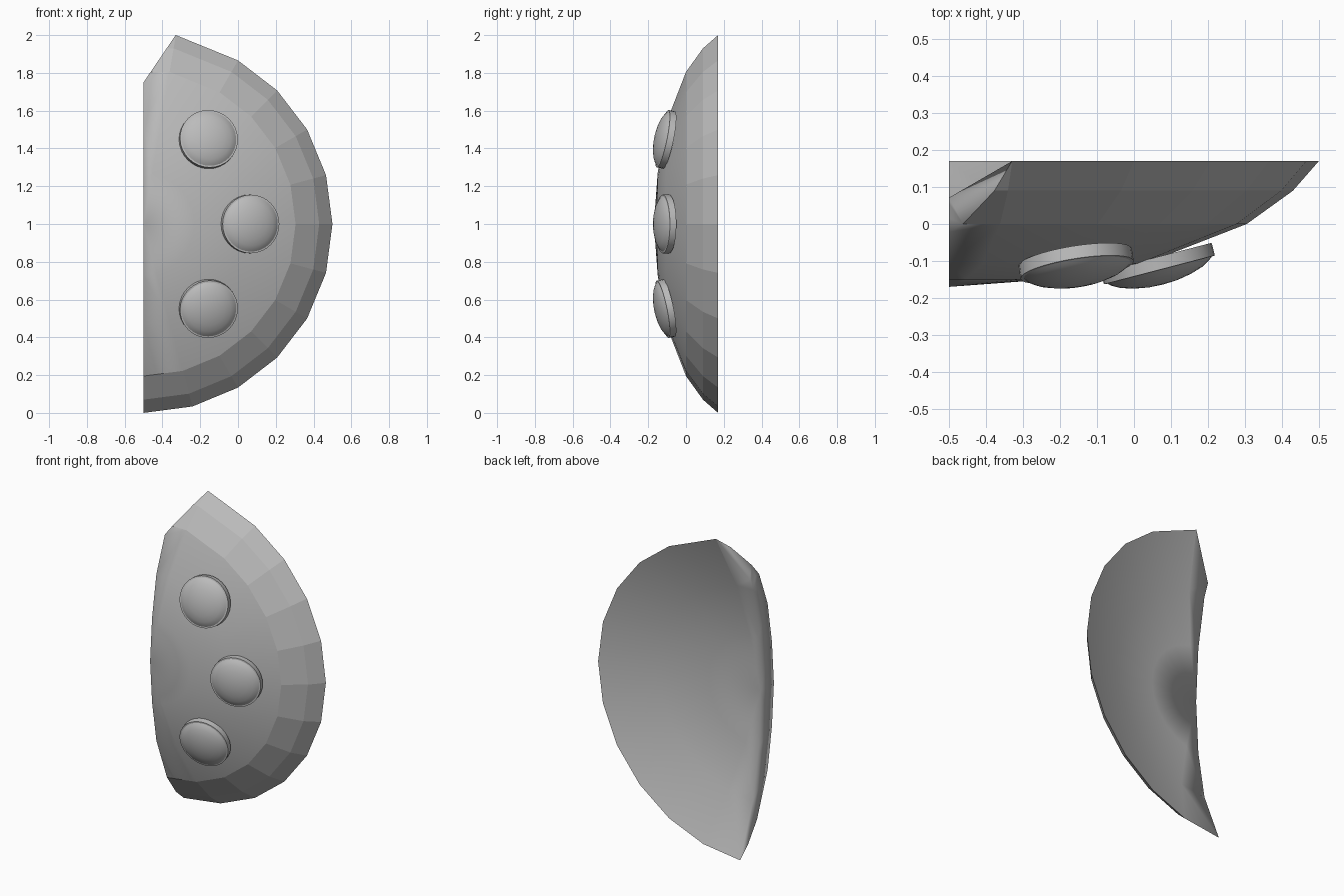
import bpy, bmesh
from math import sin, cos, pi, radians, atan
from mathutils import Vector, Matrix

cube = bpy.data.objects.get("Cube")
if cube:
    bpy.data.objects.remove(cube)

grey = bpy.data.materials.new("plain grey")
grey.use_nodes = True
grey.diffuse_color = (0.5, 0.5, 0.5, 1)
grey.node_tree.nodes["Principled BSDF"].inputs["Base Color"].default_value = (0.5, 0.5, 0.5, 1)

CENTRE = Vector((-0.5, 0, 1))


def finish(bm, name):
    """Turn a bmesh into a linked object with the shared material."""
    bmesh.ops.recalc_face_normals(bm, faces=bm.faces[:])
    mesh = bpy.data.meshes.new(name)
    bm.to_mesh(mesh)
    bm.free()
    mesh.materials.append(grey)
    obj = bpy.data.objects.new(name, mesh)
    bpy.context.collection.objects.link(obj)
    return obj


def fill_open_side(bm):
    """Close the open planar side and keep it flat."""
    edges = [e for e in bm.edges if e.is_boundary]
    made = bmesh.ops.holes_fill(bm, edges=edges, sides=0)["faces"]
    bmesh.ops.triangulate(bm, faces=made)


def build_shell():
    # radius and depth from the front pole, round the rim, to the inner pole
    profile = [(0, -0.17), (0.27, -0.15), (0.53, -0.107), (0.805, 0), (0.93, 0.09),
               (1, 0.17), (0.67, 0.04), (0.35, -0.015), (0, -0.035)]
    spokes = [(radians(a), 1) for a in range(-90, 61, 15)]
    spokes += [(radians(80.3), 1.0146), (pi / 2, 1)]   # drawn-out corner
    bm = bmesh.new()
    rings = []
    for r, y in profile:
        if r == 0:
            pole = bm.verts.new(CENTRE + Vector((0, y, 0)))
            rings.append([pole] * len(spokes))
        else:
            rings.append([bm.verts.new(CENTRE + Vector((r * k * cos(a), y, r * k * sin(a))))
                          for a, k in spokes])
    for i, (a, b) in enumerate(zip(rings, rings[1:])):
        for j in range(len(spokes) - 1):
            corners = list(dict.fromkeys((a[j], a[j + 1], b[j + 1], b[j])))
            face = bm.faces.new(corners)
            face.smooth = i not in (3, 4)              # faceted rim bands
    fill_open_side(bm)

    # slanted cut across the top corner
    bmesh.ops.bisect_plane(bm, geom=bm.verts[:] + bm.edges[:] + bm.faces[:],
                           plane_co=(-0.5, 0, 1.75), plane_no=(-0.25, 0, 0.17),
                           clear_outer=True)
    fill_open_side(bm)
    for e in bm.edges:
        e.smooth = all(f.smooth for f in e.link_faces)
    return finish(bm, "curved_shell")


def build_stud(name, angle):
    # round disc with a low dome, spun about its own axis
    profile = [(0, 0), (0.155, 0), (0.155, 0.035), (0.146, 0.036), (0.135, 0.045),
               (0.115, 0.056), (0.08, 0.067), (0.04, 0.074), (0, 0.076)]
    bm = bmesh.new()
    verts = [bm.verts.new((r, 0, h)) for r, h in profile]
    edges = [bm.edges.new(pair) for pair in zip(verts, verts[1:])]
    bmesh.ops.spin(bm, geom=verts + edges, cent=(0, 0, 0), axis=(0, 0, 1),
                   angle=2 * pi, steps=32)
    bmesh.ops.remove_doubles(bm, verts=bm.verts[:], dist=0.0005)

    # seat it on the dome, leaning outward
    out = Vector((cos(angle), 0, sin(angle)))
    normal = (out * 0.26 + Vector((0, -1, 0))).normalized()
    spot = CENTRE + out * 0.56 + Vector((0, -0.09, 0))
    turn = normal.to_track_quat('Z', 'Y').to_matrix().to_4x4()
    bm.transform(Matrix.Translation(spot) @ turn)
    obj = finish(bm, name)
    bpy.ops.object.select_all(action='DESELECT')
    obj.select_set(True)
    bpy.context.view_layer.objects.active = obj
    bpy.ops.object.shade_smooth_by_angle(angle=radians(30))


build_shell()
for name, side in (("upper_stud", 1), ("middle_stud", 0), ("lower_stud", -1)):
    build_stud(name, side * atan(0.45 / 0.345))
